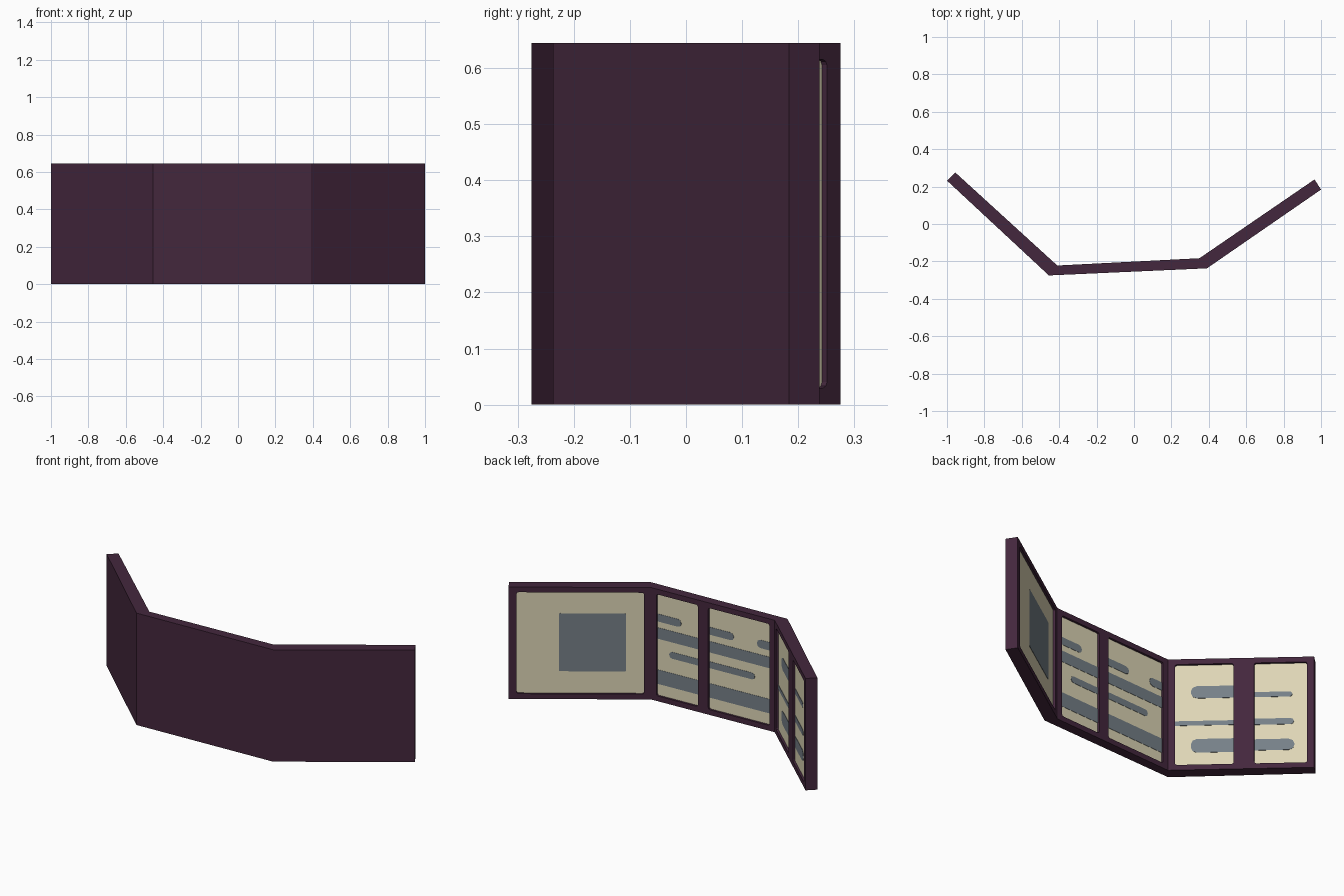
import bpy, bmesh
from mathutils import Vector

if "Cube" in bpy.data.objects:
    bpy.data.objects.remove(bpy.data.objects["Cube"])


def material(name, rgb):
    m = bpy.data.materials.new(name)
    lin = [(c / 255 / 12.92) if c < 11 else ((c / 255 + 0.055) / 1.055) ** 2.4 for c in rgb]
    m.diffuse_color = (*lin, 1)
    m.use_nodes = True
    m.node_tree.nodes["Principled BSDF"].inputs["Base Color"].default_value = m.diffuse_color
    return m


PURPLE = material("dark purple", (68, 39, 61))
CREAM = material("cream", (222, 214, 182))
GREY = material("slate grey", (118, 128, 136))

H = 0.645
Z0, Z1 = 0.03, 0.615          # window bottom and top
DEPTH = 0.012                 # window recess


def add_prism(bm, loop, offset):
    """Closed prism from a 3D loop swept along an offset vector."""
    a = [bm.verts.new(p) for p in loop]
    b = [bm.verts.new(p + offset) for p in loop]
    n = len(a)
    bm.faces.new(a)
    bm.faces.new(b[::-1])
    for i in range(n):
        bm.faces.new((a[i], b[i], b[(i + 1) % n], a[(i + 1) % n]))


def finish(bm, name, mat):
    bmesh.ops.recalc_face_normals(bm, faces=bm.faces)
    me = bpy.data.meshes.new(name)
    bm.to_mesh(me)
    bm.free()
    me.materials.append(mat)
    ob = bpy.data.objects.new(name, me)
    bpy.context.collection.objects.link(ob)
    return ob


def plate(bm, p, q, u0, u1, z0, z1, d0, d1, c0, c1):
    """Plate on the inner face p-q; u is a fraction of its length, c0/c1 corner cuts."""
    d = q - p
    length = d.length
    d.normalize()
    n = Vector((d.y, -d.x, 0))
    a, b = u0 * length, u1 * length
    pts = []
    for u, z, su, sz, c in ((a, z0, 1, 1, c0), (b, z0, -1, 1, c1),
                            (b, z1, -1, -1, c1), (a, z1, 1, -1, c0)):
        if c == 0:
            pts.append((u, z))
            continue
        corner = [(u, z + sz * c), (u + su * c * .3, z + sz * c * .3), (u + su * c, z)]
        pts += corner if su == sz else corner[::-1]
    add_prism(bm, [p + d * u + n * d0 + Vector((0, 0, z)) for u, z in pts], n * (d1 - d0))


# folded body footprint: inner line then outer line
inner = [Vector((x, y, 0)) for x, y in ((.965, .238), (.35, -.183), (-.41, -.222), (-.955, .275))]
outer = [Vector((x, y, 0)) for x, y in ((-1, .232), (-.455, -.275), (.39, -.237), (1, .184))]
bm = bmesh.new()
add_prism(bm, inner + outer, Vector((0, 0, H)))
body = finish(bm, "folded_panels", PURPLE)

# windows: (panel, start, end)
windows = [(0, .056, .95), (1, .042, .378), (1, .462, .957), (2, .048, .449), (2, .59, .952)]

# marks: (panel, u0, u1, top, bottom, round start, round end)
marks = [
    (0, .352, .824, .215, .785, 0, 0),
    (1, .042, .234, .20, .275, 0, 1), (1, .462, .66, .195, .27, 0, 1), (1, .847, .957, .19, .27, 1, 0),
    (1, .042, .378, .335, .445, 0, 0), (1, .462, .957, .335, .445, 0, 0),
    (1, .137, .378, .54, .605, 1, 0), (1, .462, .83, .535, .60, 0, 1),
    (1, .042, .378, .75, .89, 0, 0), (1, .462, .957, .75, .89, 0, 0),
    (2, .156, .449, .21, .33, 1, 0), (2, .59, .85, .28, .33, 0, 1),
    (2, .048, .449, .555, .60, 0, 0), (2, .59, .86, .545, .605, 0, 1),
    (2, .156, .449, .735, .87, 1, 0), (2, .59, .865, .75, .86, 0, 1),
]

# recess cutter and cream pages
cut, pages = bmesh.new(), bmesh.new()
for i, u0, u1 in windows:
    p, q = inner[i], inner[i + 1]
    plate(cut, p, q, u0, u1, Z0, Z1, -DEPTH - .002, .02, .01, .01)
    plate(pages, p, q, u0, u1, Z0, Z1, -DEPTH - .004, -DEPTH, .01, .01)
cutter = finish(cut, "window_cutter", PURPLE)
cutter.hide_render = True
cutter.hide_set(True)
finish(pages, "cream_pages", CREAM)

mod = body.modifiers.new("windows", "BOOLEAN")
mod.object = cutter
mod.operation = "DIFFERENCE"
mod.solver = "EXACT"

# grey marks on the pages
bm = bmesh.new()
for i, u0, u1, t, b, r0, r1 in marks:
    za, zb = Z1 - b * (Z1 - Z0), Z1 - t * (Z1 - Z0)
    c = min(.03, (zb - za) * .45)
    if i == 0:
        r0 = r1 = .2
    plate(bm, inner[i], inner[i + 1], u0, u1, za, zb, -DEPTH - .001, -DEPTH + .0015, c * r0, c * r1)
finish(bm, "grey_marks", GREY)
